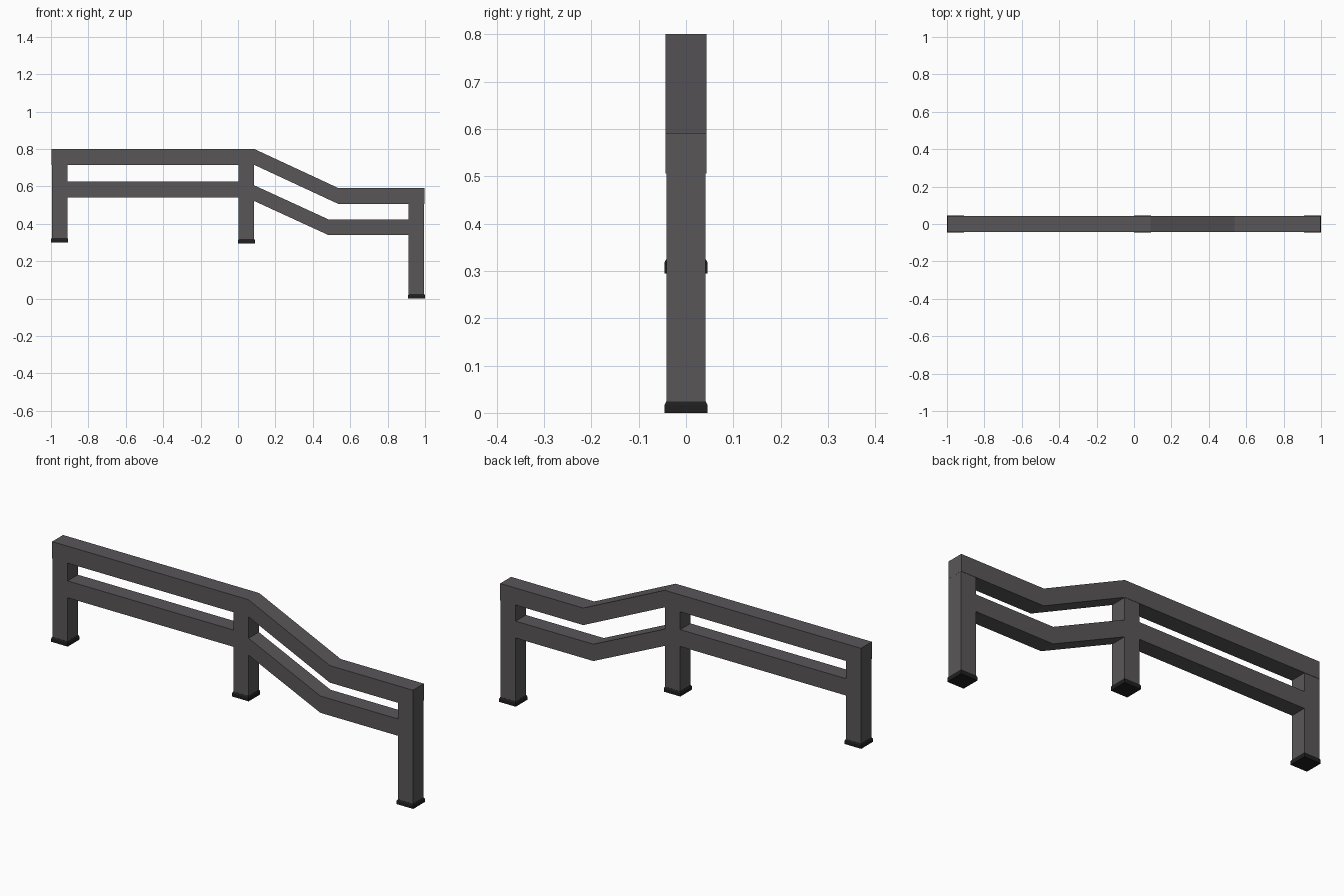
import bpy, bmesh

if "Cube" in bpy.data.objects:
    bpy.data.objects.remove(bpy.data.objects["Cube"])


def material(name, rgb):
    m = bpy.data.materials.new(name)
    m.diffuse_color = (*rgb, 1)
    m.use_nodes = True
    m.node_tree.nodes["Principled BSDF"].inputs["Base Color"].default_value = m.diffuse_color
    return m


STEEL = material("dark grey steel", (0.1, 0.094, 0.098))
RUBBER = material("black rubber", (0.014, 0.014, 0.014))


def finish(name, bm, mat):
    bmesh.ops.recalc_face_normals(bm, faces=bm.faces)
    me = bpy.data.meshes.new(name)
    bm.to_mesh(me)
    bm.free()
    me.materials.append(mat)
    bpy.context.collection.objects.link(bpy.data.objects.new(name, me))


def loft(name, rings, mat):
    """Skin a closed solid through a series of four-point rings."""
    bm = bmesh.new()
    vs = [[bm.verts.new(p) for p in ring] for ring in rings]
    for a, b in zip(vs, vs[1:]):
        for i in range(4):
            j = (i + 1) % 4
            bm.faces.new((a[i], a[j], b[j], b[i]))
    bm.faces.new(vs[0])
    bm.faces.new(vs[-1])
    finish(name, bm, mat)


def square(x, z, r):
    return [(x - r, -r, z), (x + r, -r, z), (x + r, r, z), (x - r, r, z)]


def rail(name, path, half, height):
    """Bent square tube: path gives the top edge in x and z."""
    loft(name, [[(x, -half, z), (x, half, z), (x, half, z - height),
                 (x, -half, z - height)] for x, z in path], STEEL)


# Handrails: level, sloping down, level again
rail("top_rail", [(-0.996, 0.80), (0.087, 0.80), (0.537, 0.591), (0.996, 0.591)], 0.043, 0.085)
rail("lower_rail", [(-0.93, 0.625), (0.045, 0.625), (0.483, 0.424), (0.93, 0.424)], 0.0405, 0.084)

# Posts with flared rubber feet
for side, x, base, top in (("left", -0.954, 0.30, 0.73),
                           ("middle", 0.045, 0.294, 0.73),
                           ("right", 0.954, 0.0, 0.53)):
    loft(side + "_post", [square(x, base + 0.01, 0.0415), square(x, top, 0.0415)], STEEL)
    loft(side + "_foot", [square(x, base, 0.0455), square(x, base + 0.017, 0.0455),
                          square(x, base + 0.024, 0.042)], RUBBER)
